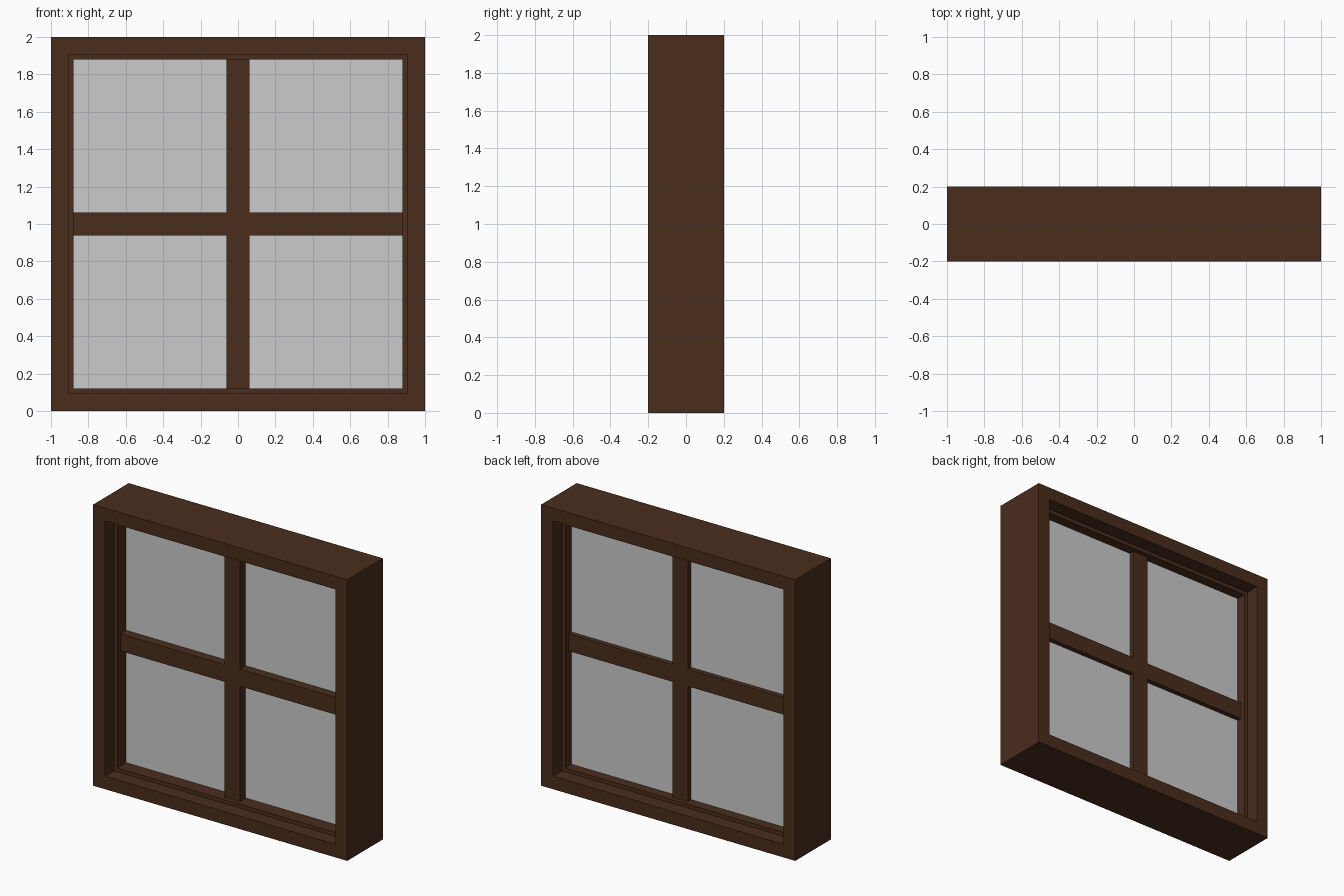
import bpy, bmesh

if "Cube" in bpy.data.objects:
    bpy.data.objects.remove(bpy.data.objects["Cube"])

CZ = 1.0  # window centre height

wood = bpy.data.materials.new("dark_wood")
wood.diffuse_color = (0.068, 0.026, 0.012, 1)
wood.use_nodes = True
wood.node_tree.nodes["Principled BSDF"].inputs["Base Color"].default_value = wood.diffuse_color


def finish(name, bm, mat):
    bmesh.ops.recalc_face_normals(bm, faces=bm.faces)
    mesh = bpy.data.meshes.new(name)
    bm.to_mesh(mesh)
    bm.free()
    ob = bpy.data.objects.new(name, mesh)
    bpy.context.collection.objects.link(ob)
    if mat:
        mesh.materials.append(mat)
    return ob


def ring(name, outer, inner, y0, y1, mat):
    """Square mitred frame: four rails swept around a rectangular section."""
    bm = bmesh.new()
    section = [(outer, y0), (inner, y0), (inner, y1), (outer, y1)]
    corners = [(-1, -1), (1, -1), (1, 1), (-1, 1)]
    v = [[bm.verts.new((sx * r, y, CZ + sz * r)) for r, y in section]
         for sx, sz in corners]
    for i in range(4):
        a, b = v[i], v[(i + 1) % 4]
        for j in range(4):
            k = (j + 1) % 4
            bm.faces.new((a[j], b[j], b[k], a[k]))
    return finish(name, bm, mat)


def box(name, hx, hz, y0, y1, mat=None):
    """Box centred on the window opening."""
    bm = bmesh.new()
    bmesh.ops.create_cube(bm, size=1)
    for p in bm.verts:
        p.co = (p.co.x * 2 * hx, (y0 + y1) / 2 + p.co.y * (y1 - y0),
                CZ + p.co.z * 2 * hz)
    return finish(name, bm, mat)


# Outer casing and recessed inner sash
ring("outer_frame", 1.0, 0.907, -0.2, 0.2, wood)
ring("inner_sash", 0.907, 0.88, -0.1, 0.1, wood)

# Crossed glazing bars
box("vertical_bar", 0.061, 0.88, -0.067, 0.067, wood)
box("horizontal_bar", 0.88, 0.061, -0.065, 0.065, wood)

# Glass pane
box("glass_pane", 0.88, 0.88, 0.0, 0.03)
